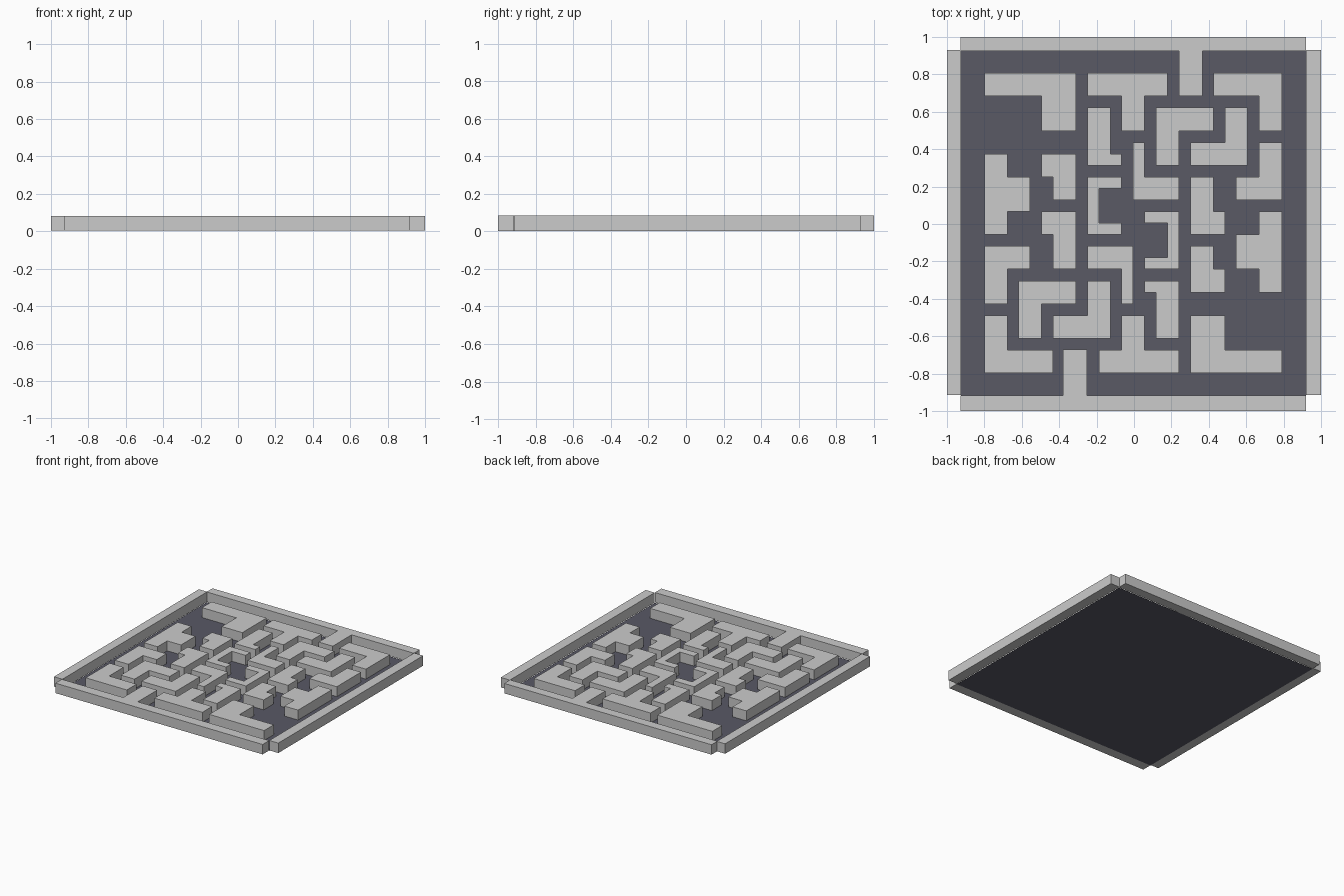
import bpy, bmesh

if "Cube" in bpy.data.objects:
    bpy.data.objects.remove(bpy.data.objects["Cube"])

TOP, BOTTOM = 0.083, 0.003      # wall height range
SX, SY = 0.0612, 0.0617         # maze grid cell
X0, Y0 = -0.80, 0.807           # top-left corner of the maze grid


def prism(name, pts, z0=BOTTOM, z1=TOP):
    """Extrude a flat outline upwards into a solid."""
    bm = bmesh.new()
    face = bm.faces.new([bm.verts.new((x, y, z0)) for x, y in pts])
    if z1 > z0:
        geom = bmesh.ops.extrude_face_region(bm, geom=[face], use_keep_orig=True)["geom"]
        for v in geom:
            if isinstance(v, bmesh.types.BMVert):
                v.co.z = z1
    bmesh.ops.recalc_face_normals(bm, faces=bm.faces)
    mesh = bpy.data.meshes.new(name)
    bm.to_mesh(mesh)
    bm.free()
    obj = bpy.data.objects.new(name, mesh)
    bpy.context.collection.objects.link(obj)
    return obj


def rect(name, x0, x1, y0, y1, **kw):
    return prism(name, [(x0, y0), (x1, y0), (x1, y1), (x0, y1)], **kw)


def block(name, *steps):
    """Right-angled outline in grid cells: start column, row, then the
    alternating column / row that each following edge runs to."""
    col, row = steps[:2]
    pts = [(col, row)]
    for i, s in enumerate(steps[2:]):
        col, row = (s, row) if i % 2 == 0 else (col, s)
        pts.append((col, row))
    pts.append((steps[0], row))
    return prism(name, [(X0 + c * SX, Y0 - r * SY) for c, r in pts])


# Dark floor
floor = rect("floor", -0.926, 0.92, -0.917, 0.926, z0=0.0, z1=0.0)
dark = bpy.data.materials.new("floor_dark")
dark.diffuse_color = (0.10, 0.10, 0.13, 1)
dark.use_nodes = True
dark.node_tree.nodes["Principled BSDF"].inputs["Base Color"].default_value = dark.diffuse_color
floor.data.materials.append(dark)

# Outer walls, leaving the four corners open
rect("left_wall", -1.0, -0.925, -0.915, 0.93)
rect("right_wall", 0.92, 1.0, -0.915, 0.93)
rect("back_wall", -0.928, 0.92, 0.925, 1.0)
rect("front_wall", -0.928, 0.92, -1.0, -0.918)

# Short walls joined to the border
rect("back_stub", 0.24, 0.365, 0.685, 0.925)
rect("front_stub", -0.38, -0.25, -0.918, -0.672)

# Back row of hedges
block("back_left_corner_block", 0, 0, 8, 5, 5, 2)
block("back_tee_block", 9, 0, 16, 2, 14, 5, 12, 2)
block("back_right_corner_block", 20, 0, 26, 5, 24, 2)

# Upper rows
block("upper_foot_block", 9, 3, 11, 7, 12, 8)
block("upper_hook_block", 15, 3, 20, 5, 17, 8)
block("upper_hook_mate_block", 23, 8, 18, 6, 21, 3)
block("upper_right_block", 26, 11, 22, 9, 24, 6)
block("left_tee_block", 0, 7, 2, 9, 4, 12, 2, 14)
block("upper_left_block", 5, 7, 8, 11, 6, 9)

# Centre court
block("centre_back_block", 17, 11, 13, 6, 14, 9)
block("centre_left_bracket", 9, 9, 12, 10, 10, 13, 12, 14)
block("centre_right_bracket", 17, 17, 14, 16, 16, 13, 14, 12)
block("centre_front_block", 9, 15, 13, 20, 12, 17)

# Middle rows
block("middle_left_block", 5, 12, 8, 17, 6, 14)
block("middle_right_block", 18, 14, 21, 12, 20, 9)
block("right_tee_block", 26, 19, 24, 17, 22, 14, 24, 12)
block("lower_left_block", 0, 15, 4, 17, 2, 20)
block("lower_right_block", 18, 19, 21, 17, 20, 15)

# Lower rows
block("lower_hook_block", 3, 18, 8, 20, 5, 23)
block("lower_hook_mate_block", 11, 23, 6, 21, 9, 18)
block("lower_foot_block", 14, 18, 17, 23, 15, 19)

# Front row
block("front_left_corner_block", 6, 26, 0, 21, 2, 24)
block("front_tee_block", 17, 26, 10, 24, 12, 21, 14, 24)
block("front_right_corner_block", 26, 26, 18, 21, 21, 24)
